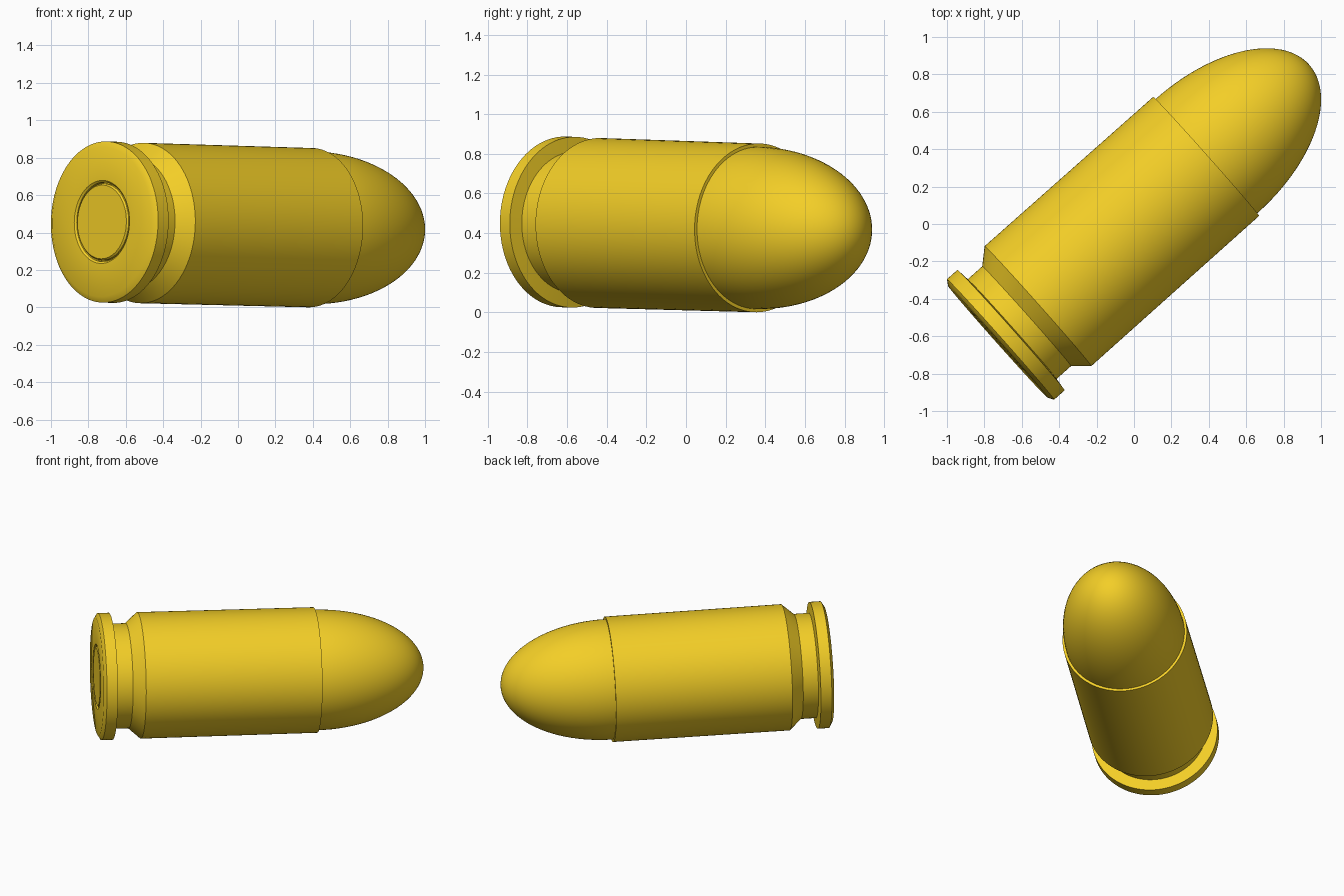
import bpy, bmesh, math
from mathutils import Vector, Matrix

if "Cube" in bpy.data.objects:
    bpy.data.objects.remove(bpy.data.objects["Cube"])

SEG = 96

brass = bpy.data.materials.new("brass")
brass.diffuse_color = (0.9, 0.62, 0.02, 1)
brass.use_nodes = True
brass.node_tree.nodes["Principled BSDF"].inputs["Base Color"].default_value = brass.diffuse_color

# Lengthwise axis of the round: points right, back and slightly down
axis = Vector((0.747, 0.665, -0.0205)).normalized()
origin = Vector((-0.010, 0.0105, 0.4405))
frame = Matrix.Translation(origin) @ axis.to_track_quat('Z', 'Y').to_matrix().to_4x4()


def lathe(name, profile):
    """Revolve (radius, position along axis) points into a smooth solid."""
    bm = bmesh.new()
    verts = [bm.verts.new((r, 0, s)) for r, s in profile]
    edges = [bm.edges.new(p) for p in zip(verts, verts[1:])]
    bmesh.ops.spin(bm, geom=verts + edges, cent=(0, 0, 0), axis=(0, 0, 1),
                   angle=2 * math.pi, steps=SEG, use_duplicate=False)
    bmesh.ops.remove_doubles(bm, verts=bm.verts, dist=1e-5)
    bmesh.ops.recalc_face_normals(bm, faces=bm.faces)
    bm.transform(frame)
    mesh = bpy.data.meshes.new(name)
    bm.to_mesh(mesh)
    bm.free()
    obj = bpy.data.objects.new(name, mesh)
    bpy.context.collection.objects.link(obj)
    mesh.materials.append(brass)
    bpy.ops.object.select_all(action='DESELECT')
    obj.select_set(True)
    bpy.context.view_layer.objects.active = obj
    bpy.ops.object.shade_smooth_by_angle(angle=math.radians(35))
    return obj


# Casing: primer pocket, rim, extractor groove, shoulder, body, mouth
casing = lathe("casing", [
    (0, -0.93), (0.212, -0.93), (0.212, -0.955), (0.222, -0.964),
    (0.400, -0.964), (0.431, -0.945), (0.431, -0.870), (0.357, -0.862),
    (0.357, -0.758), (0.429, -0.677), (0.426, 0.527), (0.409, 0.527),
    (0.409, 0.50), (0, 0.50)])

# Primer: small disc set in the base
primer = lathe("primer", [
    (0, -0.964), (0.197, -0.964), (0.205, -0.955), (0.205, -0.93), (0, -0.93)])

# Bullet: half ellipsoid nose above a short hidden shank
N = 24
nose = [(0.409 * math.cos(a), 0.53 + 0.735 * math.sin(a))
        for a in (i * math.pi / 2 / N for i in range(N))]
bullet = lathe("bullet", [(0, 0.505), (0.409, 0.505)] + nose + [(0, 1.265)])

# Centre on x and y, and rest on the ground
parts = [casing, primer, bullet]
pts = [v.co for o in parts for v in o.data.vertices]
lo = Vector([min(p[i] for p in pts) for i in range(3)])
hi = Vector([max(p[i] for p in pts) for i in range(3)])
shift = Vector((-(lo.x + hi.x) / 2, -(lo.y + hi.y) / 2, -lo.z))
for o in parts:
    o.data.transform(Matrix.Translation(shift))
